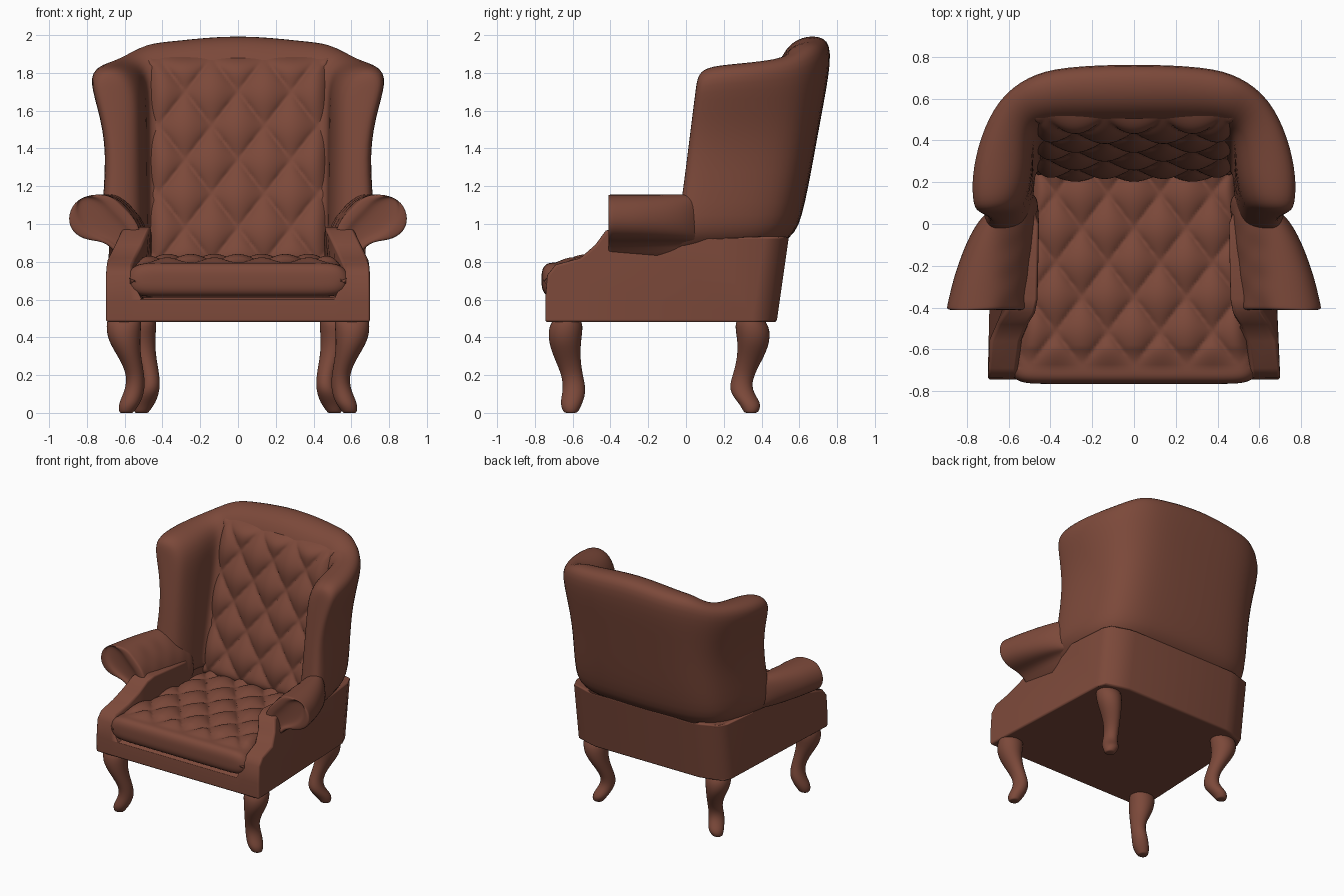
import bpy, bmesh, math

if "Cube" in bpy.data.objects:
    bpy.data.objects.remove(bpy.data.objects["Cube"])

leather = bpy.data.materials.new("brown leather")
leather.diffuse_color = (0.2, 0.066, 0.042, 1)
leather.use_nodes = True
leather.node_tree.nodes["Principled BSDF"].inputs["Base Color"].default_value = leather.diffuse_color


def finish(name, bm, subsurf=0, bevel=0):
    bmesh.ops.recalc_face_normals(bm, faces=bm.faces)
    for f in bm.faces:
        f.smooth = True
    me = bpy.data.meshes.new(name)
    bm.to_mesh(me)
    bm.free()
    me.materials.append(leather)
    ob = bpy.data.objects.new(name, me)
    bpy.context.collection.objects.link(ob)
    if subsurf:
        m = ob.modifiers.new("smooth", 'SUBSURF')
        m.levels = m.render_levels = subsurf
    if bevel:
        m = ob.modifiers.new("soft edges", 'BEVEL')
        m.width, m.segments = bevel, 3
        m.limit_method, m.angle_limit = 'ANGLE', math.radians(50)
        m.use_clamp_overlap = False
        m.harden_normals = True
    return ob


def loft(name, rings, ngon_caps=False, **kw):
    """Skin closed rings; the ends are closed with a ladder of quads or one face."""
    bm = bmesh.new()
    vs = [[bm.verts.new(p) for p in r] for r in rings]
    n = len(rings[0])
    for a, b in zip(vs, vs[1:]):
        for i in range(n):
            j = (i + 1) % n
            bm.faces.new((a[i], a[j], b[j], b[i]))
    for r in (vs[0], vs[-1]):
        if ngon_caps:
            bm.faces.new(r)
        else:
            for i in range(n // 2 - 1):
                bm.faces.new((r[i], r[i + 1], r[n - 2 - i], r[n - 1 - i]))
    return finish(name, bm, **kw)


def sheet(name, nu, nv, fn):
    bm = bmesh.new()
    g = [[bm.verts.new(fn(2 * i / nu - 1, j / nv)) for i in range(nu + 1)] for j in range(nv + 1)]
    for a, b in zip(g, g[1:]):
        for i in range(nu):
            bm.faces.new((a[i], a[i + 1], b[i + 1], b[i]))
    return finish(name, bm)


def lerp(a, b, t):
    return a + (b - a) * t


def tuft(x, y, px, py):
    """Diamond button tufting height, 0 at creases and 1 in the pillows."""
    u, v = x / px + y / py, x / px - y / py
    return abs(math.sin(math.pi * u) * math.sin(math.pi * v)) ** 0.6


# base with side panels sweeping up to the arms and rounded rear corners
panel = [(-.745, .48), (-.745, .60), (-.735, .73), (-.69, .785), (-.56, .82), (-.48, .89),
         (-.425, .965), (-.36, .985), (.0, .95), (.15, .925), (.545, .935), (.48, .48)]
core = [(y, z if i < 2 or i > 9 else .61) for i, (y, z) in enumerate(panel)]
rings = []
for side in (-1, 1):
    part = []
    for prof, x0, taper, cut in ((panel, .70, .05, .13), (panel, .665, .05, .05),
                                 (panel, .565, .08, .01), (core, .515, .08, 0)):
        ring = []
        for i, (y, z) in enumerate(prof):
            lean = .07 * max(0, z - .80) / .16 if i < 9 else 0
            x = x0 - taper * (y + .745) / 1.3 - lean
            ring.append((side * x, y - (cut if i > 9 else 0), z))
        part.append(ring)
    rings += part if side < 0 else part[::-1]
loft("base", rings, ngon_caps=True, bevel=.015)

# winged back shell: outer bottom, outer top, top height, inner top, inner bottom
half = [((0, .60), (0, .80), 2.015, (0, .51), (0, .25)),
        ((.30, .59), (.36, .785), 1.975, (.34, .51), (.33, .25)),
        ((.47, .57), (.52, .735), 1.965, (.44, .50), (.43, .25)),
        ((.62, .50), (.67, .62), 1.895, (.48, .46), (.47, .23)),
        ((.69, .34), (.77, .42), 1.87, (.485, .38), (.475, .18)),
        ((.73, .13), (.81, .24), 1.855, (.49, .24), (.48, .10)),
        ((.735, -.01), (.80, .10), 1.84, (.53, .11), (.51, .0)),
        ((.69, -.06), (.765, .055), 1.79, (.58, .065), (.56, -.05))]


def shell_ring(st, side):
    ob, ot, zt, it, ib = st
    waist = .055 * max(0, ob[0] - .5) / .22

    def outer(z, dip=0):
        t = (z - .92) / (zt - .92)
        return (lerp(ob[0], ot[0], t ** 2.2) - dip * waist, lerp(ob[1], ot[1], t), z)

    def inner(z):
        t = (z - .8) / (zt - .8)
        return (lerp(ib[0], it[0], t), lerp(ib[1], it[1], t), z)

    def crest(t, z):
        return (lerp(ot[0], it[0], t), lerp(ot[1], it[1], t), z)
    under = outer(.92)
    pts = [(under[0] * .94, under[1] - .05, .91), outer(1.0), outer(1.38, 1), outer(1.62, .45),
           outer(zt - .06), crest(.3, zt), crest(.75, zt - .015), inner(zt - .12),
           inner(1.5), inner(1.2), inner(.95), inner(.75)]
    return [(side * x, y, z) for x, y, z in pts]


loft("winged_back", [shell_ring(s, -1) for s in half[:0:-1]] + [shell_ring(s, 1) for s in half],
     subsurf=2)


# tufted inner back
def back_point(u, v):
    x, z = .49 * u, lerp(.76, 1.89, v)
    edge = max(abs(u), abs(2 * v - 1)) ** 14
    y = lerp(.215, .48, v) - .045 * tuft(x, z - 1.7, .28, .36) * (1 - edge) + .05 * edge
    return (x, y, z)


sheet("tufted_back", 90, 100, back_point)


# tufted seat cushion with a rolled front edge
def seat_point(u, v):
    if v < .75:
        y, z = lerp(.27, -.69, v / .75), .785
        fade = min(1, (y + .69) / .1)
    else:
        a = math.pi * (v - .75) / .25
        c = math.cos(a)
        y = -.69 - .075 * math.sin(a) ** .6
        z = .70 + .085 * math.copysign(abs(c) ** .7, c)
        fade = 0
    x = u * lerp(.575, .48, (y + .76) / 1.0)
    edge = abs(u) ** 16
    z += .042 * tuft(x, y + .02, .25, .33) * fade * (1 - edge)
    z += .015 * math.sin(math.pi * v) * (1 - edge) - (.03 * edge if v < .88 else -.03 * edge)
    return (x, y + (.03 * edge if v > .75 else 0), z)


sheet("seat_cushion", 90, 110, seat_point)

# scrolled arms, narrowing toward the back
scroll = [(.46, .76), (.46, .88), (.49, 1.0), (.56, 1.095), (.67, 1.155), (.78, 1.16),
          (.87, 1.12), (.905, 1.03), (.88, .955), (.80, .91), (.69, .91), (.62, .80)]
stations = [(-.41, 1), (-.395, 1), (-.32, .94), (-.25, .88), (-.18, .8), (-.11, .71),
            (-.04, .6), (.03, .45), (.08, .25), (.16, .15)]


def arm_ring(y, k, i, side):
    out = []
    for j, (x, z) in enumerate(scroll):
        if x > .6:
            x = .6 + (x - .6) * k
        elif j in (1, 2, 3):
            x += .04 * max(0, -y) / .41 + .014 * (-1) ** (i + j)
        out.append((side * x, y, z))
    return out


for side, label in ((-1, "left"), (1, "right")):
    rings = [arm_ring(y, k, i // 2 + 1 if i < 2 else i, side) for i, (y, k) in enumerate(stations)]
    f = rings[0]
    for pull, y in ((.2, -.414), (.27, -.392)):  # recessed scroll face
        rings.insert(0, [(lerp(p[0], q[0], pull), y, lerp(p[2], q[2], pull))
                         for p, q in zip(f, f[::-1])])
    loft(label + "_arm", rings, subsurf=2)

# cabriole legs: height, x, y, radii
leg = [(.52, .60, -.625, .105, .10), (.40, .61, -.645, .10, .10), (.30, .575, -.632, .066, .078),
       (.20, .54, -.602, .05, .06), (.12, .545, -.588, .058, .068), (.05, .575, -.608, .064, .066),
       (.01, .59, -.61, .045, .045), (-.002, .59, -.61, .036, .036)]
for side, label in ((-1, "left"), (1, "right")):
    for front in (True, False):
        rings = []
        for z, x, y, rx, ry in leg:
            if not front:
                x, y = x - .08, .335 - 1.4 * (y + .625)
                if z < .1:
                    y += .03
            rings.append([(side * (x + rx * math.cos(a)), y + ry * math.sin(a), z)
                          for a in [math.tau * (i + .5) / 8 for i in range(8)]])
        loft(("front_" if front else "rear_") + label + "_leg", rings, subsurf=2)
